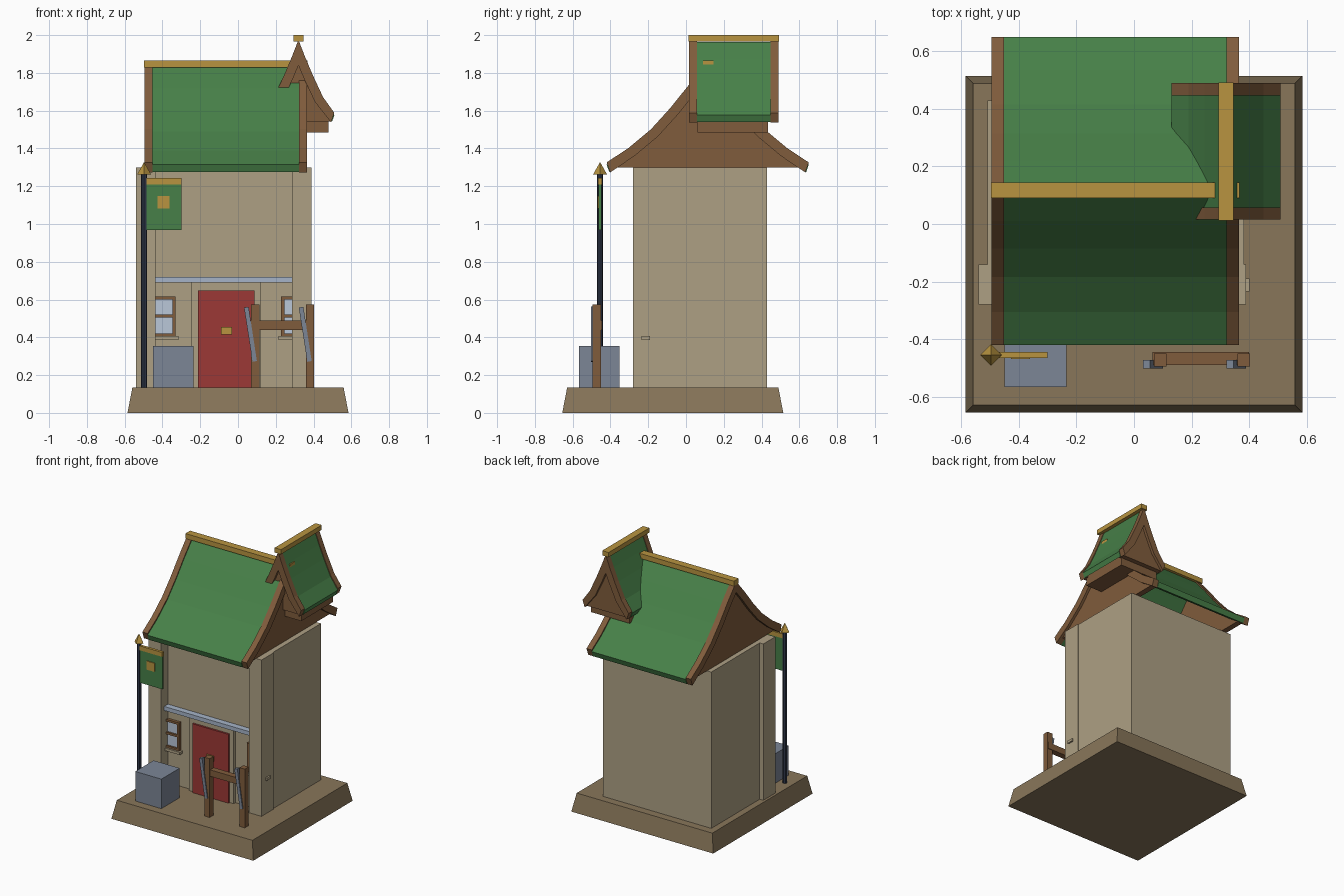
import bpy, bmesh
from mathutils import Vector

if "Cube" in bpy.data.objects:
    bpy.data.objects.remove(bpy.data.objects["Cube"], do_unlink=True)


def material(name, r, g, b):
    col = [((c / 255 + 0.055) / 1.055) ** 2.4 for c in (r, g, b)] + [1]
    m = bpy.data.materials.new(name)
    m.use_nodes = True
    m.diffuse_color = col
    m.node_tree.nodes["Principled BSDF"].inputs["Base Color"].default_value = col
    return m


PLASTER = material("plaster", 174, 160, 132)
EARTH = material("earth", 136, 118, 90)
GREEN = material("green_tile", 71, 128, 72)
WOOD = material("wood", 128, 92, 60)
GOLD = material("gold", 184, 148, 64)
RED = material("red_paint", 156, 56, 54)
NAVY = material("navy_metal", 46, 54, 72)
SLATE = material("slate", 124, 134, 150)
PALE = material("pale_stone", 166, 180, 200)
GLASS = material("glass", 186, 199, 216)


def finish(name, bm, mat):
    bmesh.ops.recalc_face_normals(bm, faces=bm.faces)
    me = bpy.data.meshes.new(name)
    bm.to_mesh(me)
    bm.free()
    me.materials.append(mat)
    ob = bpy.data.objects.new(name, me)
    bpy.context.collection.objects.link(ob)
    return ob


def box(name, mat, x, y, z, inset=0):
    """Box from (min, max) ranges; inset narrows the top."""
    bm = bmesh.new()
    bmesh.ops.create_cube(bm, size=1)
    for v in bm.verts:
        s = inset if v.co.z > 0 else 0
        v.co = [r[0] + s * (i < 2) if c < 0 else r[1] - s * (i < 2)
                for i, (c, r) in enumerate(zip(v.co, (x, y, z)))]
    return finish(name, bm, mat)


def cylinder(name, mat, x, y, z, r1, r2, sides):
    bm = bmesh.new()
    bmesh.ops.create_cone(bm, cap_ends=True, segments=sides, radius1=r1, radius2=r2, depth=z[1] - z[0])
    bmesh.ops.translate(bm, vec=(x, y, sum(z) / 2), verts=bm.verts)
    return finish(name, bm, mat)


def prism(name, mat, outline, axis, span):
    """Extrude an outline of (side, height) points along x or y."""
    bm = bmesh.new()

    def at(p, a):
        return (a, p[0], p[1]) if axis == "x" else (p[0], a, p[1])
    rings = [[bm.verts.new(at(p, a)) for p in outline] for a in span]
    for ring in rings:
        bm.faces.new(ring)
    n = len(outline)
    for i in range(n):
        j = (i + 1) % n
        bm.faces.new((rings[0][i], rings[0][j], rings[1][j], rings[1][i]))
    return finish(name, bm, mat)


def lower_curve(half, t):
    """Half roof profile moved inward by the thickness t."""
    out = []
    for i, (d, z) in enumerate(half):
        a, b = half[max(i - 1, 0)], half[min(i + 1, len(half) - 1)]
        n = Vector((a[1] - b[1], b[0] - a[0])).normalized()
        if i == 0:
            out.append((0, z - t / n.y))
        elif i == len(half) - 1:
            out.append((d - 0.35 * t, z - t))
        else:
            out.append((d - n.x * t, z - n.y * t))
    return out


def mirrored(half, c):
    return [(c - d, z) for d, z in reversed(half)] + [(c + d, z) for d, z in half[1:]]


def roof(name, half, centre, axis, span, t, floor, trim=0.043):
    a, b = span
    # Tiled slab between the end boards
    top = [(d, z - 0.012) for d, z in half]
    slab = mirrored(top, centre) + mirrored(lower_curve(top, t - 0.014), centre)[::-1]
    prism(name + "_tiles", GREEN, slab, axis, (a + trim, b - trim))
    # Curved end boards and the gable walls behind them
    under = lower_curve(half, t)
    board = mirrored(half, centre) + mirrored(under, centre)[::-1]
    wall = mirrored([(d, max(z, floor)) for d, z in lower_curve(half, t * 0.9)], centre)
    for end, s, label in ((a, 1, "_near"), (b, -1, "_far")):
        prism(name + label + "_board", WOOD, board, axis, (end, end + s * trim))
        prism(name + label + "_gable", WOOD, wall, axis, (end + s * 0.02, end + s * (trim + 0.02)))


# Ground slab and walls
box("ground_slab", EARTH, (-0.585, 0.585), (-0.655, 0.515), (0, 0.135), 0.026)
box("house_walls", PLASTER, (-0.51, 0.383), (-0.20, 0.43), (0.135, 1.3))
for side, x in (("right", (-0.54, -0.437)), ("left", (0.285, 0.39))):
    box(side + "_corner_pier", PLASTER, x, (-0.28, -0.14), (0.135, 1.3))

# Main roof
main = [(0, 1.85), (0.105, 1.73), (0.2, 1.612), (0.3, 1.502), (0.42, 1.402), (0.535, 1.326)]
roof("main_roof", main, 0.115, "x", (-0.495, 0.365), 0.053, 1.3)
box("main_ridge", GOLD, (-0.497, 0.367), (0.09, 0.145), (1.828, 1.865))

# Small cross roof
small = [(0, 1.975), (0.035, 1.885), (0.075, 1.79), (0.13, 1.672), (0.19, 1.588)]
roof("dormer_roof", small, 0.32, "y", (0.015, 0.49), 0.05, 1.54)
box("dormer_ridge", GOLD, (0.294, 0.346), (0.012, 0.492), (1.965, 2.0))
box("dormer_body", WOOD, (0.16, 0.48), (0.06, 0.435), (1.485, 1.58))

# Door, surround and lintel
box("door_surround", PLASTER, (-0.25, 0.12), (-0.222, -0.19), (0.135, 0.70))
box("door", RED, (-0.212, 0.087), (-0.236, -0.20), (0.135, 0.648))
box("door_plate", GOLD, (-0.09, -0.033), (-0.244, -0.23), (0.415, 0.455))
box("lintel", PALE, (-0.437, 0.285), (-0.245, -0.19), (0.69, 0.72))

# Windows
for side, c in (("right", -0.41), ("left", 0.308)):
    y = (-0.222, -0.19)
    box(side + "_window_glass", GLASS, (c - 0.07, c + 0.07), (-0.208, -0.19), (0.41, 0.61))
    for s in (-1, 1):
        e = sorted((c + s * 0.08, c + s * 0.062))
        box(side + "_window_jamb", WOOD, e, y, (0.405, 0.617))
    for z in (0.405, 0.505, 0.6):
        box(side + "_window_bar", WOOD, (c - 0.08, c + 0.08), y, (z, z + 0.016))
    box(side + "_window_sill", PLASTER, (c - 0.094, c + 0.094), (-0.235, -0.19), (0.386, 0.406))

# Banner pole
cylinder("banner_pole", NAVY, -0.497, -0.455, (0.135, 1.265), 0.016, 0.016, 8)
cylinder("pole_tip", GOLD, -0.497, -0.455, (1.262, 1.328), 0.037, 0, 4)
box("banner_rod", GOLD, (-0.497, -0.30), (-0.465, -0.445), (1.21, 1.243))
box("banner_cloth", GREEN, (-0.487, -0.30), (-0.462, -0.448), (0.967, 1.212))
box("banner_patch", GOLD, (-0.427, -0.362), (-0.469, -0.461), (1.083, 1.147))

# Crate
box("crate", SLATE, (-0.45, -0.235), (-0.567, -0.352), (0.135, 0.355))

# Rack with two leaning blades
for side, x in (("right", 0.07), ("left", 0.36)):
    box(side + "_rack_post", WOOD, (x, x + 0.043), (-0.496, -0.45), (0.135, 0.573))
    blade = [(x - 0.038, 0.557), (x - 0.014, 0.562), (x + 0.03, 0.275), (x + 0.007, 0.27)]
    prism(side + "_blade", SLATE, blade, "y", (-0.503, -0.473))
box("rack_rail", WOOD, (0.065, 0.40), (-0.49, -0.445), (0.44, 0.488))
